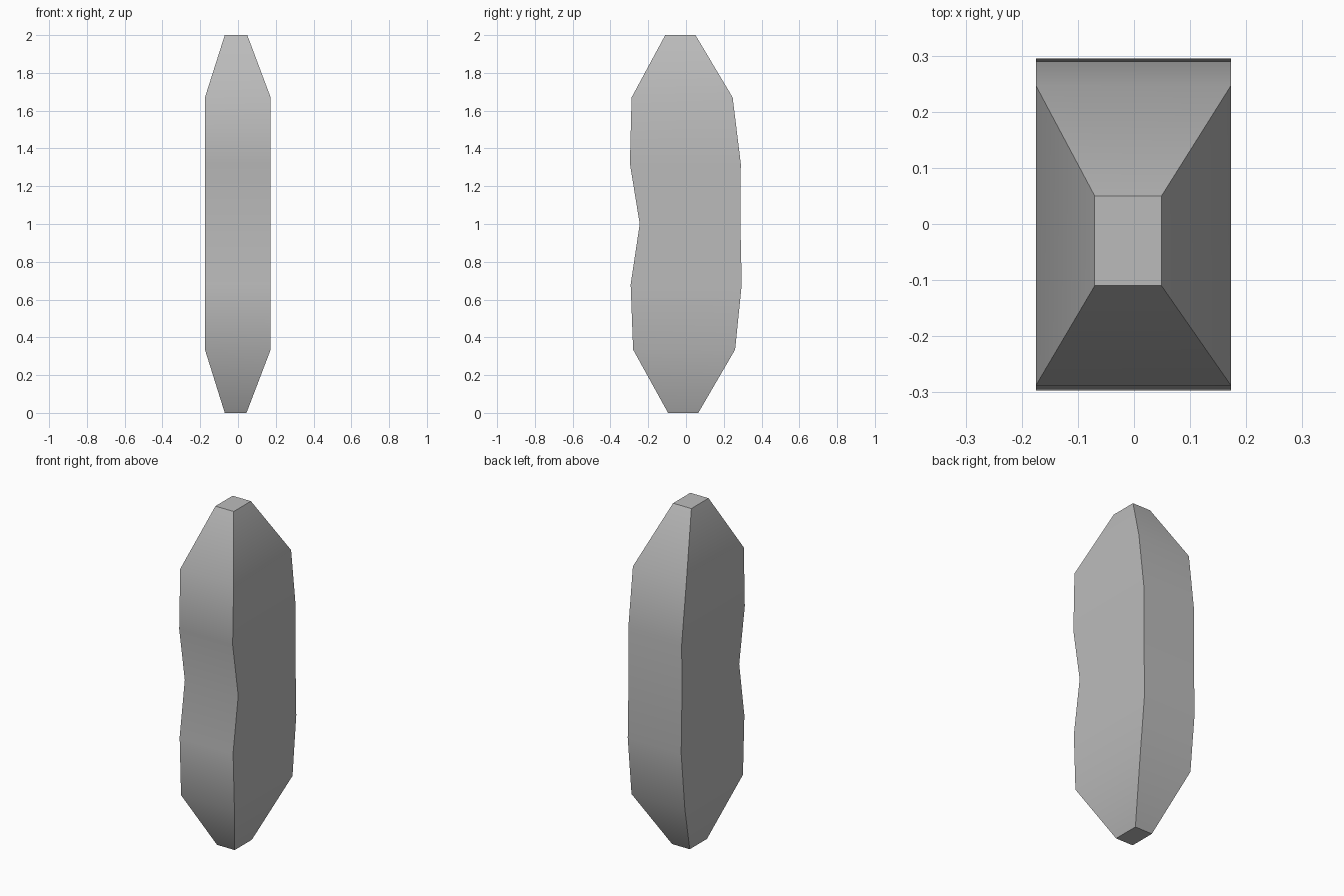
import bpy
import bmesh
from math import radians

cube = bpy.data.objects.get("Cube")
if cube:
    bpy.data.objects.remove(cube, do_unlink=True)

# Single plain grey material
grey = bpy.data.materials.new("plain_grey")
grey.use_nodes = True
colour = (0.5, 0.5, 0.5, 1)
grey.diffuse_color = colour
grey.node_tree.nodes["Principled BSDF"].inputs["Base Color"].default_value = colour

# Rectangular cross-sections: height, right, left, front, back
sections = [
    (0.00, -0.07, 0.045, -0.095, 0.065),
    (0.335, -0.175, 0.173, -0.28, 0.26),
    (0.68, -0.175, 0.173, -0.293, 0.295),
    (1.00, -0.175, 0.173, -0.245, 0.288),
    (1.32, -0.175, 0.173, -0.297, 0.29),
    (1.67, -0.175, 0.173, -0.288, 0.247),
    (2.00, -0.07, 0.049, -0.11, 0.05),
]

# Loft the body through the sections and cap both ends
bm = bmesh.new()
rings = []
for z, right, left, front, back in sections:
    corners = [(right, front), (left, front), (left, back), (right, back)]
    rings.append([bm.verts.new((x, y, z)) for x, y in corners])
for low, high in zip(rings, rings[1:]):
    for i in range(4):
        j = (i + 1) % 4
        bm.faces.new((low[i], low[j], high[j], high[i]))
bm.faces.new(rings[0][::-1])
bm.faces.new(rings[-1])
bmesh.ops.recalc_face_normals(bm, faces=bm.faces)

mesh = bpy.data.meshes.new("tapered_body")
bm.to_mesh(mesh)
bm.free()
mesh.materials.append(grey)
body = bpy.data.objects.new("tapered_body", mesh)
bpy.context.collection.objects.link(body)

# Soft bends along each side, crisp corners
bpy.ops.object.select_all(action="DESELECT")
body.select_set(True)
bpy.context.view_layer.objects.active = body
bpy.ops.object.shade_smooth_by_angle(angle=radians(40))
